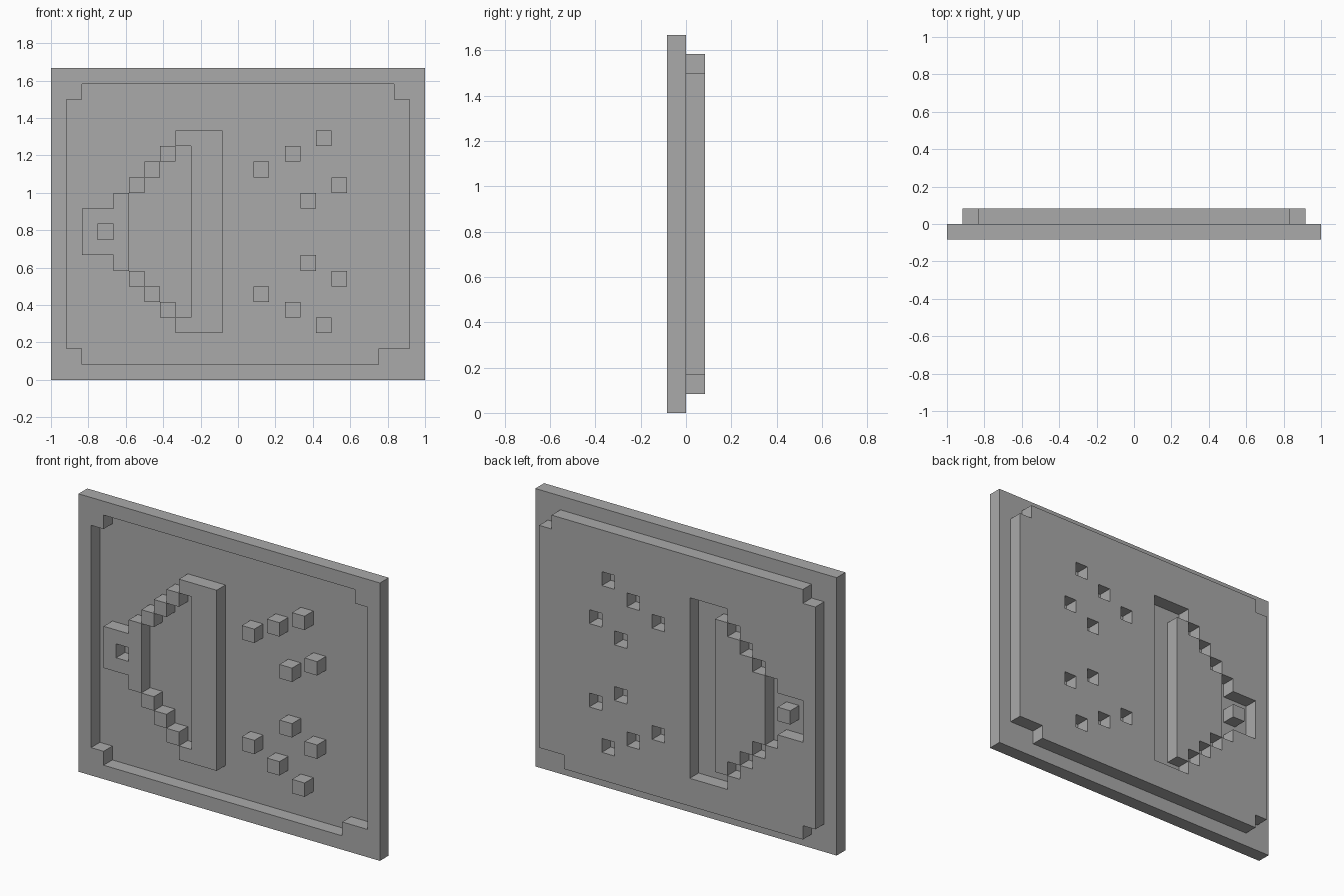
import bpy, bmesh

if "Cube" in bpy.data.objects:
    bpy.data.objects.remove(bpy.data.objects["Cube"])

U = 1 / 12            # one grid cell
COLS, ROWS = 24, 20

grey = bpy.data.materials.new("plain grey")
grey.diffuse_color = (0.4, 0.4, 0.4, 1)
grey.use_nodes = True
grey.node_tree.nodes["Principled BSDF"].inputs["Base Color"].default_value = grey.diffuse_color


def rect(c0, c1, r0, r1):
    """Cells in columns c0..c1 and rows r0..r1, inclusive."""
    return {(c, r) for c in range(c0, c1 + 1) for r in range(r0, r1 + 1)}


def slab(name, cells, y0, y1):
    """Extrude a set of grid cells between two depths, walls only on open edges."""
    bm = bmesh.new()

    def quad(*pts):
        bm.faces.new([bm.verts.new((c * U - 1, y, r * U)) for c, y, r in pts])

    for c, r in sorted(cells):
        corners = [(c, r), (c + 1, r), (c + 1, r + 1), (c, r + 1)]
        quad(*[(a, y0, b) for a, b in corners])
        quad(*[(a, y1, b) for a, b in reversed(corners)])
        for k, (dc, dr) in enumerate([(0, -1), (1, 0), (0, 1), (-1, 0)]):
            if (c + dc, r + dr) not in cells:
                (a, b), (e, f) = corners[k], corners[(k + 1) % 4]
                quad((a, y1, b), (e, y1, f), (e, y0, f), (a, y0, b))
    bmesh.ops.remove_doubles(bm, verts=bm.verts, dist=1e-5)
    bmesh.ops.dissolve_limit(bm, angle_limit=0.01, verts=bm.verts, edges=bm.edges)
    mesh = bpy.data.meshes.new(name)
    bm.to_mesh(mesh)
    bm.free()
    mesh.materials.append(grey)
    bpy.context.collection.objects.link(bpy.data.objects.new(name, mesh))


def mirrored(cells):
    """Add the reflection of the cells about row 9."""
    return cells | {(c, 18 - r) for c, r in cells}


# Raised outline of the spray head: stem with a hole, stepped cone, wide bar
head = mirrored(rect(2, 3, 8, 10) | rect(4, 4, 7, 11) | rect(9, 10, 3, 15)
                | {(5, 12), (6, 13), (7, 14), (8, 15)}) - {(3, 9)}

# Scattered droplets
drops = mirrored({(13, 13), (15, 14), (17, 15), (18, 12), (16, 11)})

# Inner field with notched corners
field = rect(1, 22, 1, 18) - {(1, 1), (1, 18), (22, 18), (21, 1), (22, 1)}
border = rect(0, COLS - 1, 0, ROWS - 1) - field

# Raised parts sit in the front layer, the remaining field in the back layer
slab("border_frame", border, -U, 0)
slab("spray_head", head, -U, 0)
slab("droplets", drops, -U, 0)
slab("back_panel", field - head - drops, 0, U)
